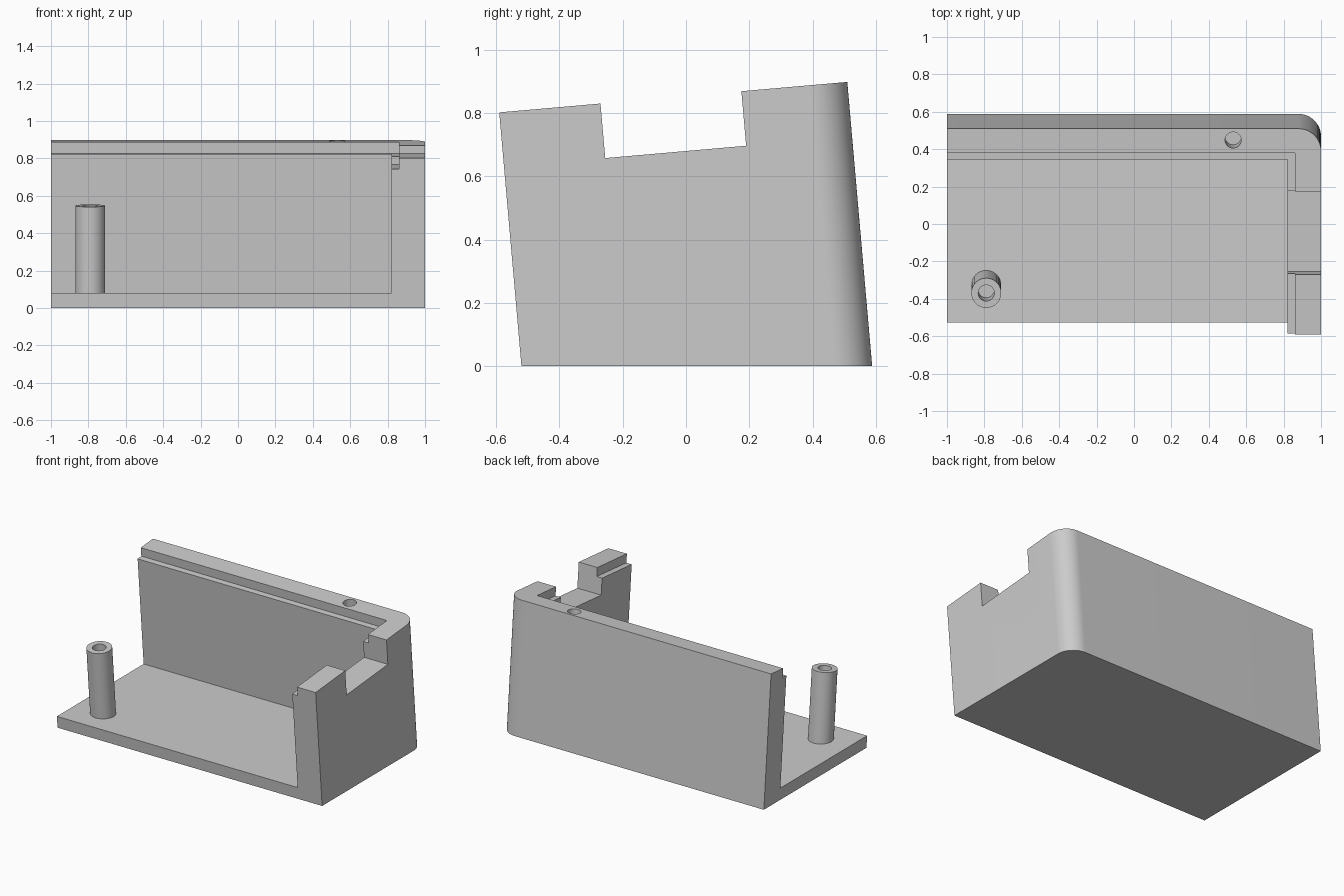
import bpy
import bmesh
import math

cube = bpy.data.objects.get("Cube")
if cube:
    bpy.data.objects.remove(cube, do_unlink=True)

TILT = math.radians(5)
S, C = math.sin(TILT), math.cos(TILT)
FRONT, BACK, TOP, FLOOR = -0.518, 0.586, 0.85, 0.08

grey = bpy.data.materials.new("plain grey")
grey.use_nodes = True
grey.diffuse_color = (0.6, 0.6, 0.6, 1)
grey.node_tree.nodes["Principled BSDF"].inputs["Base Color"].default_value = (0.6, 0.6, 0.6, 1)


def prism(name, outline, top, level=None, low=None):
    """Leaning prism: outline in (x, depth), tilted top, base level with the ground or tilted."""
    bm = bmesh.new()

    def ring(height):
        verts = []
        for x, u in outline:
            w = (level - u * S) / C if height is None else height
            verts.append(bm.verts.new((x, u * C - w * S, u * S + w * C)))
        return verts

    lower, upper = ring(low), ring(top)
    bm.faces.new(lower)
    bm.faces.new(upper)
    for i in range(len(outline)):
        j = (i + 1) % len(outline)
        bm.faces.new((lower[i], lower[j], upper[j], upper[i]))
    bmesh.ops.recalc_face_normals(bm, faces=bm.faces)
    mesh = bpy.data.meshes.new(name)
    bm.to_mesh(mesh)
    bm.free()
    mesh.materials.append(grey)
    obj = bpy.data.objects.new(name, mesh)
    bpy.context.collection.objects.link(obj)
    return obj


def arc(x, u, radius, start, end, steps):
    return [(x + radius * math.cos(a), u + radius * math.sin(a))
            for a in (start + (end - start) * i / steps for i in range(steps + 1))]


def circle(x, u, radius):
    return arc(x, u, radius, 0, 2 * math.pi, 40)[:-1]


def rect(x0, x1, u0, u1):
    return [(x0, u0), (x1, u0), (x1, u1), (x0, u1)]


def select_only(obj):
    bpy.ops.object.select_all(action="DESELECT")
    obj.select_set(True)
    bpy.context.view_layer.objects.active = obj


def cut(target, cutter):
    cutter.hide_render = True
    mod = target.modifiers.new("cut", "BOOLEAN")
    mod.operation = "DIFFERENCE"
    mod.solver = "EXACT"
    mod.object = cutter
    select_only(target)
    bpy.ops.object.modifier_apply(modifier=mod.name)
    bpy.data.objects.remove(cutter, do_unlink=True)


# Leaning case with one rounded back corner
R = 0.12
outline = [(-1, FRONT), (1, FRONT)] + arc(1 - R, BACK - R, R, 0, math.pi / 2, 16) + [(-1, BACK)]
case = prism("case_half", outline, TOP, level=0)

# Open interior, lid ledge, side notch and screw hole
cut(case, prism("interior", rect(-1.2, 0.82, -1, 0.415), 1.2, level=FLOOR))
cut(case, prism("lid_ledge", rect(-1.2, 0.86, -1, 0.455), 1.2, low=0.79))
cut(case, prism("side_notch", rect(0.7, 1.2, -0.197, 0.25), 1.2, low=0.677))
cut(case, prism("rim_hole", circle(0.53, 0.525, 0.043), 1.0, low=TOP - 0.2))

# Hollow screw post standing on the floor
post = prism("screw_post", circle(-0.79, -0.32, 0.08), 0.577, level=FLOOR - 0.02)
cut(post, prism("post_hole", circle(-0.79, -0.32, 0.043), 0.8, low=0.377))

for part in (case, post):
    select_only(part)
    bpy.ops.object.shade_smooth_by_angle(angle=math.radians(30))
